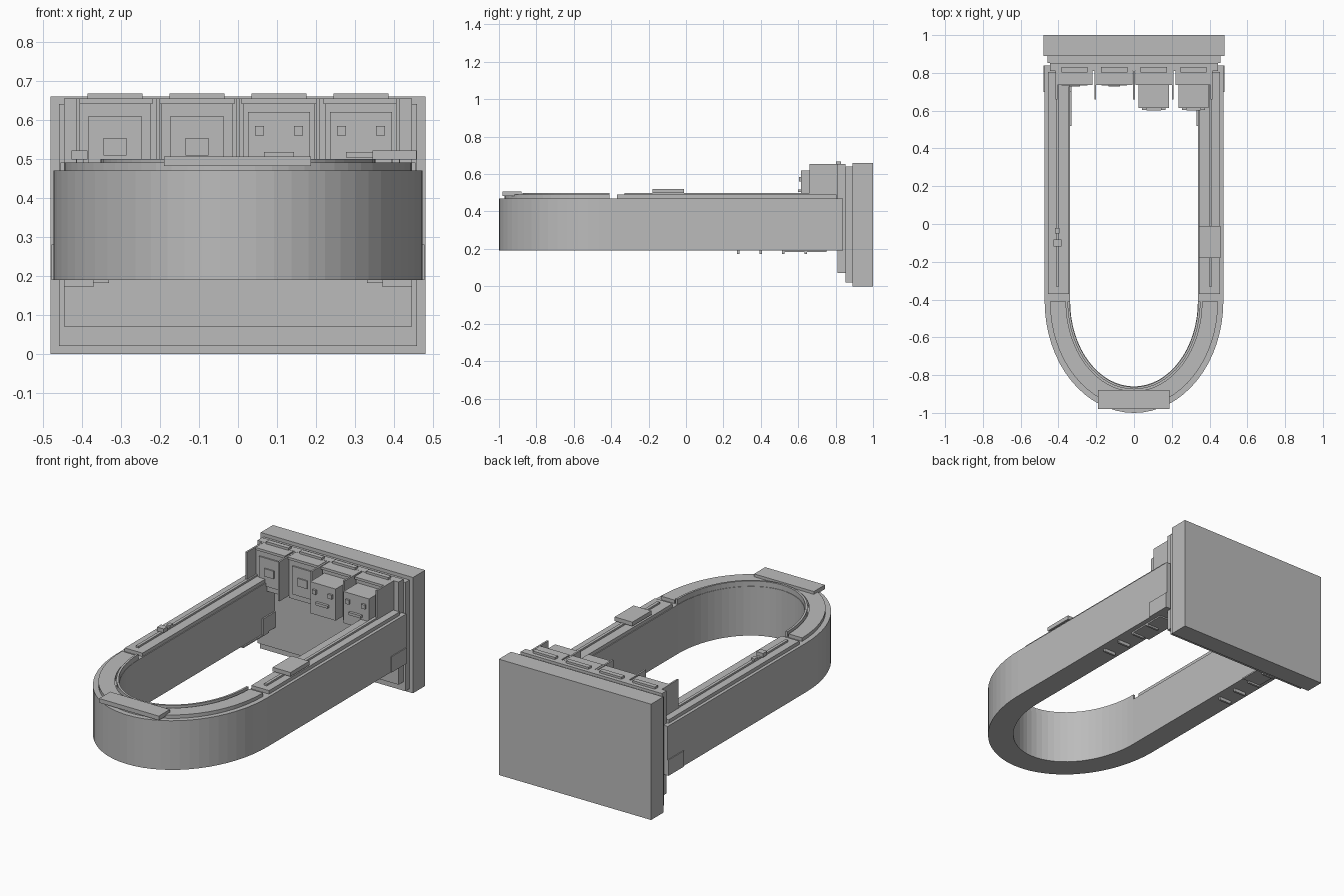
import bpy, bmesh, math

if "Cube" in bpy.data.objects:
    bpy.data.objects.remove(bpy.data.objects["Cube"])

grey = bpy.data.materials.new("plain_grey")
grey.diffuse_color = (0.5, 0.5, 0.5, 1)
grey.use_nodes = True
grey.node_tree.nodes["Principled BSDF"].inputs["Base Color"].default_value = grey.diffuse_color


def finish(name, bm):
    bmesh.ops.recalc_face_normals(bm, faces=bm.faces)
    me = bpy.data.meshes.new(name)
    bm.to_mesh(me)
    bm.free()
    me.materials.append(grey)
    ob = bpy.data.objects.new(name, me)
    bpy.context.collection.objects.link(ob)
    return ob


def box(name, x0, x1, y0, y1, z0, z1):
    bm = bmesh.new()
    bmesh.ops.create_cube(bm, size=1)
    for v in bm.verts:
        v.co = ((x0 + x1) / 2 + v.co.x * (x1 - x0),
                (y0 + y1) / 2 + v.co.y * (y1 - y0),
                (z0 + z1) / 2 + v.co.z * (z1 - z0))
    return finish(name, bm)


def pair(name, x0, x1, y0, y1, z0, z1):
    box(name + "_right", x0, x1, y0, y1, z0, z1)
    box(name + "_left", -x1, -x0, y0, y1, z0, z1)


def u_band(name, outer, inner, z0, z1, y_end=None, yc=-0.41, n=32):
    """Half-elliptic band (outer/inner = x and y radius), optional straight legs to y_end."""
    def path(r):
        pts = [(-r[0] * math.cos(math.pi * i / n), yc - r[1] * math.sin(math.pi * i / n))
               for i in range(n + 1)]
        if y_end is not None:
            pts = [(-r[0], y_end)] + pts + [(r[0], y_end)]
        return pts
    bm = bmesh.new()
    rings = []
    for (ox, oy), (ix, iy) in zip(path(outer), path(inner)):
        rings.append([bm.verts.new(c) for c in
                      ((ox, oy, z0), (ox, oy, z1), (ix, iy, z1), (ix, iy, z0))])
    for a, b in zip(rings, rings[1:]):
        for k in range(4):
            m = (k + 1) % 4
            bm.faces.new((a[k], a[m], b[m], b[k]))
    bm.faces.new(rings[0])
    bm.faces.new(rings[-1])
    return finish(name, bm)


# Stepped back wall
box("back_wall", -0.48, 0.48, 0.89, 1.0, 0, 0.66)
box("back_wall_step", -0.458, 0.458, 0.853, 0.89, 0.02, 0.64)
box("back_wall_panel", -0.445, 0.445, 0.81, 0.853, 0.07, 0.655)

# U-shaped body with its curved top plate and inner rail
u_band("u_body", (0.473, 0.59), (0.338, 0.45), 0.19, 0.47, 0.84)
u_band("curved_top_plate", (0.445, 0.56), (0.36, 0.475), 0.47, 0.49)
u_band("curved_inner_rail", (0.352, 0.465), (0.34, 0.453), 0.47, 0.50)
box("front_plate", -0.19, 0.187, -0.98, -0.88, 0.482, 0.506)

# Straight leg tops, rails, brackets and underside ribs
pair("leg_pad", 0.343, 0.455, -0.37, 0.805, 0.47, 0.49)
pair("leg_rail", 0.396, 0.413, -0.33, 0.81, 0.49, 0.50)
pair("leg_bracket", 0.33, 0.478, 0.70, 0.84, 0.19, 0.28)
pair("underside_plate", 0.33, 0.445, 0.52, 0.75, 0.182, 0.19)
for i in range(4):
    y = 0.28 + 0.12 * i
    pair("underside_rib_%d" % (i + 1), 0.37, 0.445, y - 0.006, y + 0.006, 0.172, 0.19)

# Small fittings on the rails
box("right_slider", 0.345, 0.457, -0.18, -0.01, 0.498, 0.521)
box("left_slider_large", -0.427, -0.385, -0.12, -0.083, 0.498, 0.521)
box("left_slider_small", -0.417, -0.395, -0.05, -0.02, 0.498, 0.511)

# Dividers between the four bays
for i in range(5):
    x = -0.41 + 0.205 * i
    box("divider_%d" % (i + 1), x - 0.005, x + 0.005, 0.66, 0.815, 0.43, 0.655)

# Bays: the left two hold panels, the right two hold blocks with simple faces
for i in range(4):
    x = -0.315 + 0.21 * i
    n = "_%d" % (i + 1)
    box("bay_back" + n, x - 0.092, x + 0.092, 0.742, 0.81, 0.42, 0.64)
    box("bay_lid" + n, x - 0.096, x + 0.096, 0.735, 0.82, 0.64, 0.654)
    box("bay_cap" + n, x - 0.07, x + 0.07, 0.803, 0.83, 0.654, 0.667)
    if i < 2:
        box("bay_panel" + n, x - 0.068, x + 0.068, 0.734, 0.742, 0.45, 0.61)
        box("bay_button" + n, x - 0.03, x + 0.03, 0.727, 0.734, 0.508, 0.553)
    else:
        box("face_block" + n, x - 0.08, x + 0.08, 0.615, 0.745, 0.44, 0.62)
        for s in (-1, 1):
            ex = x + s * 0.05
            box("eye" + n, ex - 0.012, ex + 0.012, 0.603, 0.615, 0.56, 0.584)
        box("mouth" + n, x - 0.038, x + 0.038, 0.6, 0.615, 0.503, 0.518)
